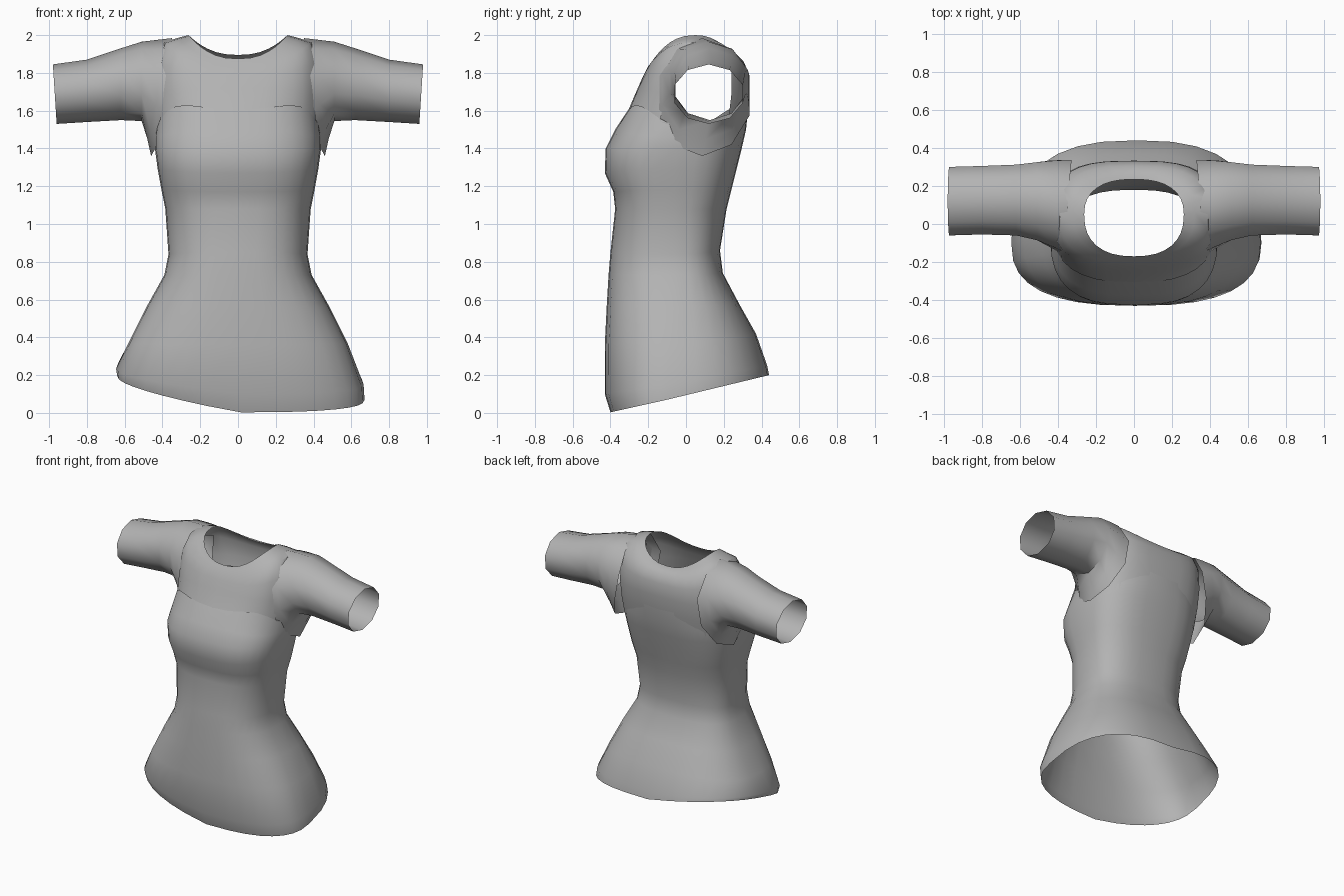
import bpy, bmesh, math

if "Cube" in bpy.data.objects:
    bpy.data.objects.remove(bpy.data.objects["Cube"])

cloth = bpy.data.materials.new("grey_cloth")
cloth.diffuse_color = (0.45, 0.45, 0.45, 1)
cloth.use_nodes = True
cloth.node_tree.nodes["Principled BSDF"].inputs["Base Color"].default_value = cloth.diffuse_color


def spow(v, p):
    return math.copysign(abs(v) ** p, v)


def loft(name, rings, hole=None):
    """Open tube of quads through rings of equal point count; hole(centre) drops faces."""
    bm = bmesh.new()
    rows = [[bm.verts.new(p) for p in r] for r in rings]
    n = len(rows[0])
    for a, b in zip(rows, rows[1:]):
        for i in range(n):
            j = (i + 1) % n
            bm.faces.new((a[i], a[j], b[j], b[i]))
    if hole:
        cut = [f for f in bm.faces if hole(f.calc_center_median())]
        bmesh.ops.delete(bm, geom=cut, context='FACES')
    me = bpy.data.meshes.new(name)
    bm.to_mesh(me)
    bm.free()
    me.materials.append(cloth)
    ob = bpy.data.objects.new(name, me)
    bpy.context.collection.objects.link(ob)
    bpy.ops.object.select_all(action='DESELECT')
    ob.select_set(True)
    bpy.context.view_layer.objects.active = ob
    bpy.ops.object.shade_smooth_by_angle(angle=math.radians(50))
    return ob


def ring(hx, yc, yf, yb, zf, zs, zb, e=2.6, cx=0, skew=0, wave=0, flat=False, n=32):
    """Rounded-box ring; height blends between front, sides and back."""
    pts = []
    for i in range(n):
        a = 2 * math.pi * i / n
        c, s = math.cos(a), math.sin(a)
        x = cx + hx * spow(c, 2 / e)
        y = yc + (yb - yc if s > 0 else yc - yf) * spow(s, 2 / e)
        t = abs(s) ** (2 / e) if flat else s * s
        z = zs + ((zb if s > 0 else zf) - zs) * t
        z += skew * max(0, -x) + wave * math.sin(2 * a) ** 2
        pts.append((x, y, z))
    return pts


# Body: flared skirt, waist, bust and wavy bodice top
loft("body", [
    ring(.655, -.1, -.40, .44, .003, .07, .2, cx=.015, skew=.2, flat=True),
    ring(.655, -.1, -.43, .43, .10, .15, .25, cx=.01, skew=.13, flat=True),
    ring(.58, -.08, -.43, .37, .36, .37, .42),
    ring(.485, -.06, -.42, .28, .56, .56, .58),
    ring(.39, -.06, -.41, .195, .73, .73, .74),
    ring(.368, -.06, -.40, .18, .85, .84, .86),
    ring(.385, -.06, -.375, .215, 1.08, 1.08, 1.08),
    ring(.405, -.06, -.385, .24, 1.17, 1.18, 1.18, e=2.8),
    ring(.425, -.06, -.43, .27, 1.27, 1.29, 1.3, e=2.8),
    ring(.44, -.05, -.425, .295, 1.4, 1.4, 1.4, e=2.8),
    ring(.44, -.03, -.375, .318, 1.5, 1.46, 1.5, e=2.7),
    ring(.43, 0, -.305, .328, 1.605, 1.52, 1.6, wave=.06),
])


# Yoke: shoulder piece up to the neck opening, open where the sleeves join
def armhole(c):
    return abs(c.x) > .33 and -.1 < c.y < .24 and 1.5 < c.z < 1.85


loft("yoke", [
    ring(.43, .02, -.362, .30, 1.5, 1.40, 1.46),
    ring(.435, .03, -.300, .325, 1.615, 1.53, 1.59, e=2.8),
    ring(.435, .05, -.255, .333, 1.72, 1.69, 1.70, e=3),
    ring(.425, .05, -.226, .332, 1.785, 1.86, 1.80, e=3),
    ring(.39, .06, -.20, .305, 1.835, 1.963, 1.86, e=2.8),
    ring(.32, .06, -.18, .265, 1.86, 1.985, 1.89, e=2.5),
    ring(.262, .05, -.17, .235, 1.875, 2.0, 1.895, e=2.4),
], armhole)

# Sleeves: x, y range, z range, lean of the ring, wrap of its front and back edges
SLEEVE = [(.405, -.165, .337, 1.36, 1.984, -.055, .06), (.445, -.125, .334, 1.45, 1.977, -.035, .02),
          (.51, -.085, .325, 1.545, 1.965, 0, 0),
          (.62, -.06, .312, 1.55, 1.93, 0, 0), (.80, -.055, .305, 1.54, 1.87, 0, 0),
          (.97, -.06, .30, 1.53, 1.845, .01, 0)]
for side, label in ((1, "right"), (-1, "left")):
    rings = []
    for x, y0, y1, z0, z1, lean, wrap in SLEEVE:
        pts = []
        for i in range(10):
            a = 2 * math.pi * i / 10 + math.pi / 2
            c, s = math.cos(a) / .951, math.sin(a)
            pts.append((side * (x + lean * s - wrap * c * c),
                        (y0 + y1) / 2 + (y1 - y0) / 2 * c,
                        (z0 + z1) / 2 + (z1 - z0) / 2 * s))
        rings.append(pts if side > 0 else pts[::-1])
    loft(label + "_sleeve", rings)
